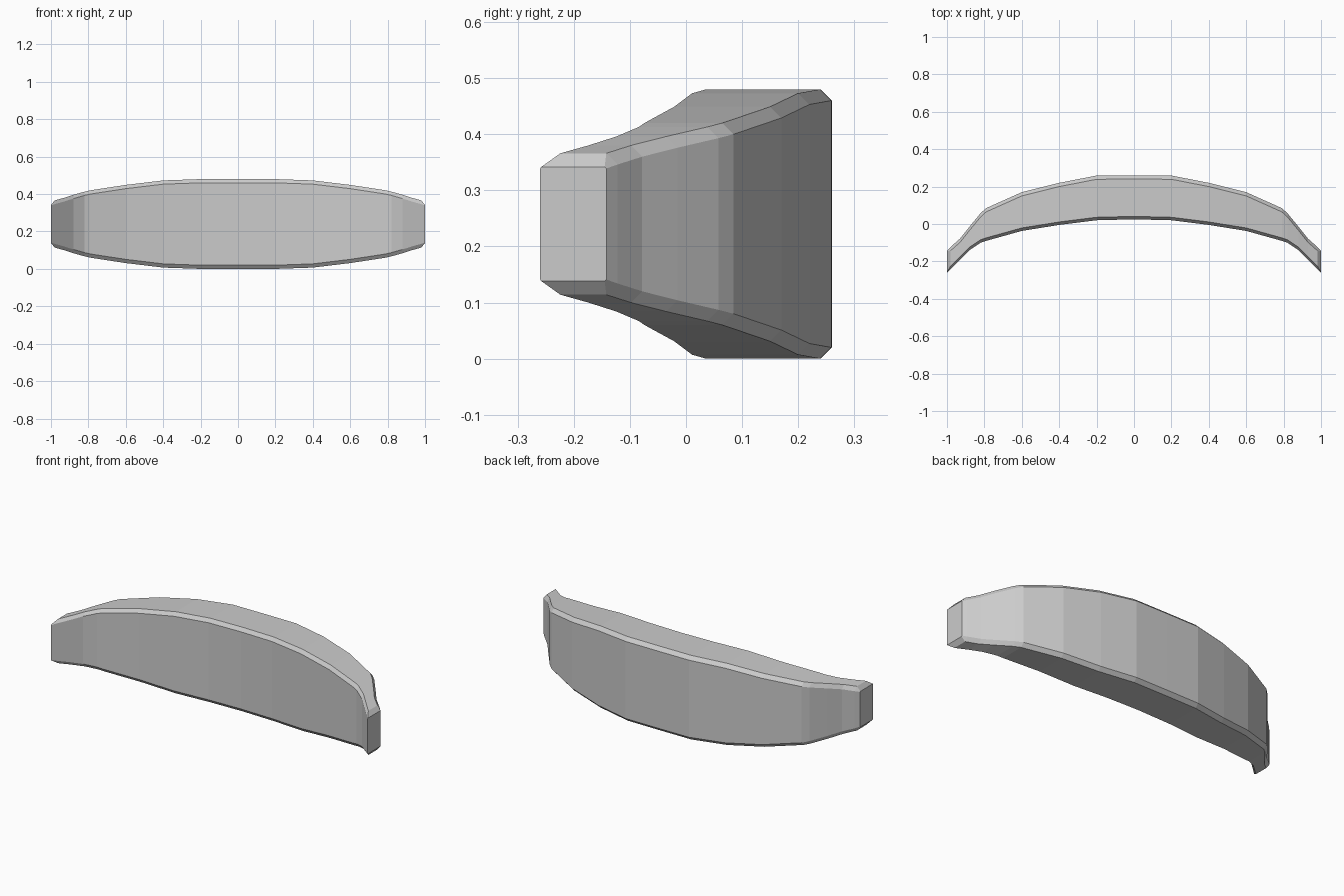
import bpy, bmesh

if "Cube" in bpy.data.objects:
    bpy.data.objects.remove(bpy.data.objects["Cube"])

# Half of the pad, from the middle outwards: x, front y, back y, top z, chamfer
HALF = [
    (0.0, 0.025, 0.26, 0.48, 0.02),
    (0.2, 0.02, 0.259, 0.48, 0.02),
    (0.4, -0.005, 0.22, 0.473, 0.02),
    (0.6, -0.037, 0.17, 0.449, 0.02),
    (0.79, -0.09, 0.085, 0.42, 0.02),
    (0.82, -0.1, 0.058, 0.413, 0.02),
    (0.88, -0.14, -0.015, 0.396, 0.02),
    (0.93, -0.19, -0.078, 0.38, 0.02),
    (0.98, -0.24, -0.122, 0.366, 0.02),
    (1.0, -0.26, -0.142, 0.342, 0.003),
]
MID_Z = 0.24


def section(x, front, back, top, c):
    """Chamfered rectangle in the y-z plane, symmetric about mid height."""
    low = 2 * MID_Z - top
    f = c * 0.8
    return [(x, front + f, low), (x, back - c, low),
            (x, back, low + c), (x, back, top - c),
            (x, back - c, top), (x, front + f, top),
            (x, front, top - c), (x, front, low + c)]


# Curved back cushion: loft the sections from end to end
stations = [(-s[0], *s[1:]) for s in reversed(HALF[1:])] + HALF
bm = bmesh.new()
rings = [[bm.verts.new(p) for p in section(*s)] for s in stations]
for a, b in zip(rings, rings[1:]):
    for i in range(8):
        j = (i + 1) % 8
        bm.faces.new((a[i], a[j], b[j], b[i]))
bm.faces.new(rings[0])
bm.faces.new(rings[-1])
bmesh.ops.recalc_face_normals(bm, faces=bm.faces)

mesh = bpy.data.meshes.new("curved_back_pad")
bm.to_mesh(mesh)
bm.free()
pad = bpy.data.objects.new("curved_back_pad", mesh)
bpy.context.collection.objects.link(pad)
